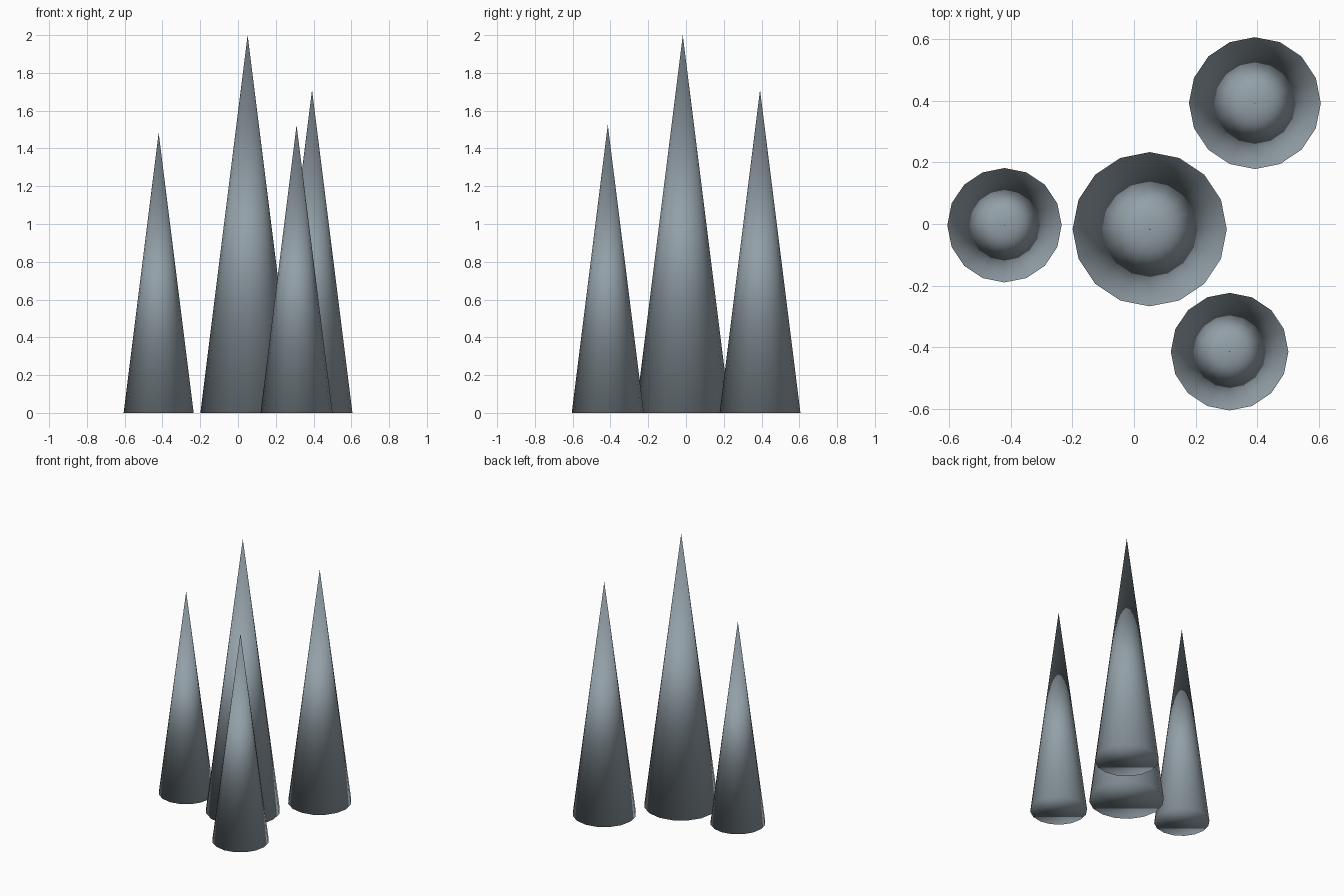
import bpy

if "Cube" in bpy.data.objects:
    bpy.data.objects.remove(bpy.data.objects["Cube"])

SLOPE = 0.125  # base radius per unit of height

# Dark blue-grey stone
stone = bpy.data.materials.new("stone")
stone.diffuse_color = (0.29, 0.35, 0.39, 1)
stone.use_nodes = True
stone.node_tree.nodes["Principled BSDF"].inputs["Base Color"].default_value = stone.diffuse_color


def spike(name, x, y, height):
    """16-sided smooth cone standing on the ground."""
    bpy.ops.mesh.primitive_cone_add(
        vertices=16, radius1=height * SLOPE, radius2=0, depth=height,
        end_fill_type='NGON', location=(x, y, height / 2))
    obj = bpy.context.object
    obj.name = name
    obj.data.materials.append(stone)
    bpy.ops.object.shade_smooth()
    return obj


# Tall central spike and three smaller ones around it
for name, x, y, height in [
    ("centre_spike", 0.051, -0.017, 2.0),
    ("left_spike", -0.42, -0.004, 1.483),
    ("front_spike", 0.31, -0.414, 1.525),
    ("back_spike", 0.392, 0.392, 1.71),
]:
    spike(name, x, y, height)
